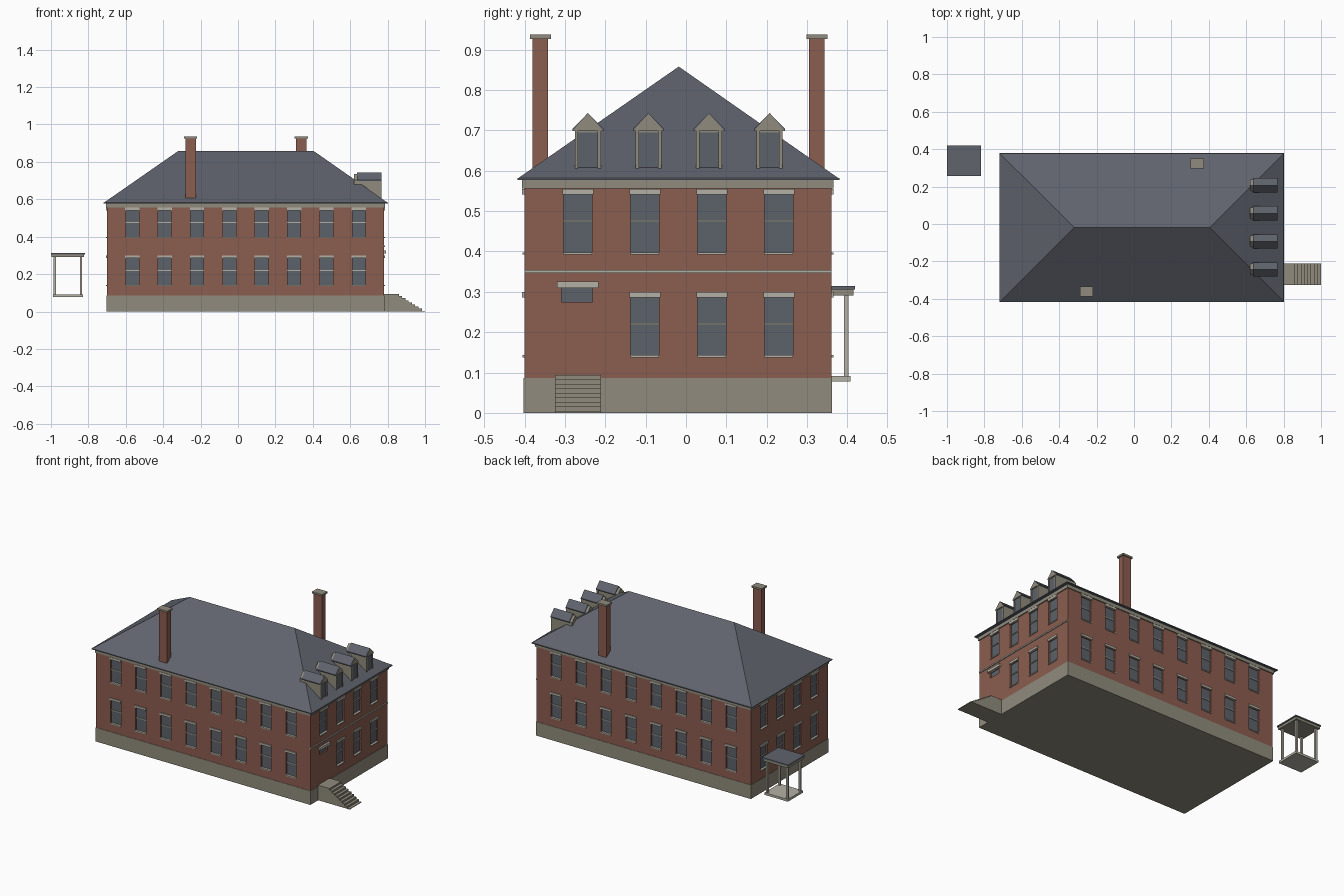
import bpy, bmesh

cube = bpy.data.objects.get("Cube")
if cube:
    bpy.data.objects.remove(cube, do_unlink=True)


def material(name, r, g, b):
    m = bpy.data.materials.new(name)
    m.use_nodes = True
    m.diffuse_color = (r, g, b, 1)
    bsdf = next(n for n in m.node_tree.nodes if n.type == 'BSDF_PRINCIPLED')
    bsdf.inputs["Base Color"].default_value = (r, g, b, 1)
    return m


BRICK = material("brick", .26, .11, .08)
SLATE = material("slate", .115, .125, .15)
GLASS = material("window glass", .107, .122, .144)
STONE = material("stone", .28, .26, .205)
TRIM = material("pale trim", .45, .435, .375)


def finish(name, bm, mat):
    bmesh.ops.recalc_face_normals(bm, faces=bm.faces[:])
    mesh = bpy.data.meshes.new(name)
    bm.to_mesh(mesh)
    bm.free()
    mesh.materials.append(mat)
    ob = bpy.data.objects.new(name, mesh)
    bpy.context.collection.objects.link(ob)
    return ob


def boxes(name, bounds, mat):
    """One object made of boxes given as (x0, x1, y0, y1, z0, z1)."""
    bm = bmesh.new()
    for x0, x1, y0, y1, z0, z1 in bounds:
        for v in bmesh.ops.create_cube(bm, size=1)["verts"]:
            v.co.x = x1 if v.co.x > 0 else x0
            v.co.y = y1 if v.co.y > 0 else y0
            v.co.z = z1 if v.co.z > 0 else z0
    return finish(name, bm, mat)


def prism(name, a, b, mat):
    """Solid between two matching outlines."""
    bm = bmesh.new()
    va, vb = [bm.verts.new(p) for p in a], [bm.verts.new(p) for p in b]
    bm.faces.new(va)
    bm.faces.new(vb)
    for i in range(len(a)):
        j = (i + 1) % len(a)
        bm.faces.new((va[i], va[j], vb[j], vb[i]))
    return finish(name, bm, mat)


X0, X1, Y0, Y1 = -.70, .78, -.40, .36


def on_wall(side, u, width, z0, z1, d0, d1):
    """Box on a wall; d is the distance outward from the wall plane."""
    a, b = u - width / 2, u + width / 2
    if side == "front":
        return (a, b, Y0 - d1, Y0 - d0, z0, z1)
    if side == "back":
        return (a, b, Y1 + d0, Y1 + d1, z0, z1)
    if side == "left":
        return (X1 + d0, X1 + d1, a, b, z0, z1)
    return (X0 - d1, X0 - d0, a, b, z0, z1)


# Main masses
boxes("foundation", [(X0 - .002, X1 + .002, Y0 - .002, Y1 + .002, 0, .087)], STONE)
walls = boxes("brick_walls", [(X0, X1, Y0, Y1, .08, .565)], BRICK)
boxes("cornice", [(X0 - .006, X1 + .006, Y0 - .006, Y1 + .006, .556, .58)], STONE)

# Windows on all four walls
long_u = [-.565 + .173 * i for i in range(8)]
short_u = [-.268 + .166 * i for i in range(4)]
W = .07
cuts, panes, lintels, sills, rails = [], [], [], [], []
for side in ("front", "back", "left", "right"):
    for u in (long_u if side in ("front", "back") else short_u):
        for sill in (.14, .395):
            if side == "left" and u < -.2 and sill < .3:
                continue
            cuts.append(on_wall(side, u, W, sill, sill + .146, -.012, .02))
            panes.append(on_wall(side, u, W, sill, sill + .146, -.02, -.009))
            lintels.append(on_wall(side, u, W + .007, sill + .146, sill + .16, -.005, .006))
            sills.append(on_wall(side, u, W, sill - .003, sill + .003, -.012, .005))
            rails.append(on_wall(side, u, W, sill + .078, sill + .083, -.012, -.004))

# Transom and canopy over the entrance
cuts.append(on_wall("left", -.27, .077, .275, .31, -.012, .02))
panes.append(on_wall("left", -.27, .077, .275, .31, -.02, -.009))
boxes("entrance_canopy", [on_wall("left", -.268, .103, .31, .326, -.005, .012)], TRIM)

cutter = boxes("window_cutter", cuts, BRICK)
mod = walls.modifiers.new("openings", 'BOOLEAN')
mod.object, mod.operation, mod.solver = cutter, 'DIFFERENCE', 'EXACT'
bpy.context.view_layer.objects.active = walls
bpy.ops.object.modifier_apply(modifier=mod.name)
bpy.data.objects.remove(cutter, do_unlink=True)
boxes("window_panes", panes, GLASS)
boxes("window_lintels", lintels, TRIM)
boxes("window_sills", sills, TRIM)
boxes("window_rails", rails, TRIM)
boxes("belt_course", [(X1 - .004, X1 + .005, Y0, Y1, .346, .354)], TRIM)

# Hipped roof with a thin eave
EX0, EX1, EY0, EY1, EZ, RZ, RY = -.72, .803, -.418, .38, .58, .858, -.018
boxes("roof_eave", [(EX0, EX1, EY0, EY1, EZ - .003, EZ + .002)], SLATE)
prism("hipped_roof",
      [(EX0, EY0, EZ), (-.32, RY, RZ), (EX0, EY1, EZ)],
      [(EX1, EY0, EZ), (.405, RY, RZ), (EX1, EY1, EZ)], SLATE)

# Chimneys
for name, x, y in (("front_chimney", -.253, -.361), ("back_chimney", .338, .324)):
    boxes(name, [(x - .028, x + .028, y - .019, y + .019, .57, .927)], BRICK)
    boxes(name + "_cap", [(x - .035, x + .035, y - .026, y + .026, .926, .937)], STONE)

# Dormers along the left roof slope
for i in range(4):
    y, back, face = -.243 + .15 * i, .62, .76
    gable = [(-.031, .59), (.031, .59), (.031, .702), (0, .735), (-.031, .702)]
    prism(f"dormer_{i + 1}", [(back, y + a, z) for a, z in gable],
          [(face, y + a, z) for a, z in gable], STONE)
    cover = [(-.038, .698), (0, .736), (.038, .698), (.038, .704), (0, .743), (-.038, .704)]
    prism(f"dormer_roof_{i + 1}", [(.636, y + a, z) for a, z in cover],
          [(.766, y + a, z) for a, z in cover], SLATE)
    pediment = [(-.038, .699), (.038, .699), (0, .742)]
    prism(f"dormer_pediment_{i + 1}", [(.76, y + a, z) for a, z in pediment],
          [(.768, y + a, z) for a, z in pediment], STONE)
    boxes(f"dormer_window_{i + 1}", [(.755, .763, y - .025, y + .025, .607, .695)], GLASS)
    boxes(f"dormer_posts_{i + 1}", [(.755, .767, y + s * .028 - .004, y + s * .028 + .004, .603, .7)
                                    for s in (-1, 1)], STONE)

# Entrance steps: a landing followed by descending treads
N, TOP, START = 8, .094, .86
run, rise = (1 - START) / N, (TOP - .004) / N
outline = [(X1, 0), (X1, TOP), (START, TOP)]
for i in range(N):
    z = TOP - (i + 1) * rise
    outline += [(START + i * run, z), (START + (i + 1) * run, z)]
outline.append((1, 0))
prism("entrance_steps", [(x, -.325, z) for x, z in outline],
      [(x, -.21, z) for x, z in outline], STONE)

# Free-standing porch at the back right corner
boxes("porch_floor", [(-.99, -.828, .26, .408, .078, .092)], TRIM)
boxes("porch_posts", [(x - .006, x + .006, y - .006, y + .006, .09, .295)
                      for x in (-.98, -.84) for y in (.276, .397)], TRIM)
boxes("porch_beam", [(-.996, -.823, .26, .415, .291, .307)], STONE)
boxes("porch_roof", [(-1, -.818, .256, .419, .306, .314)], SLATE)
